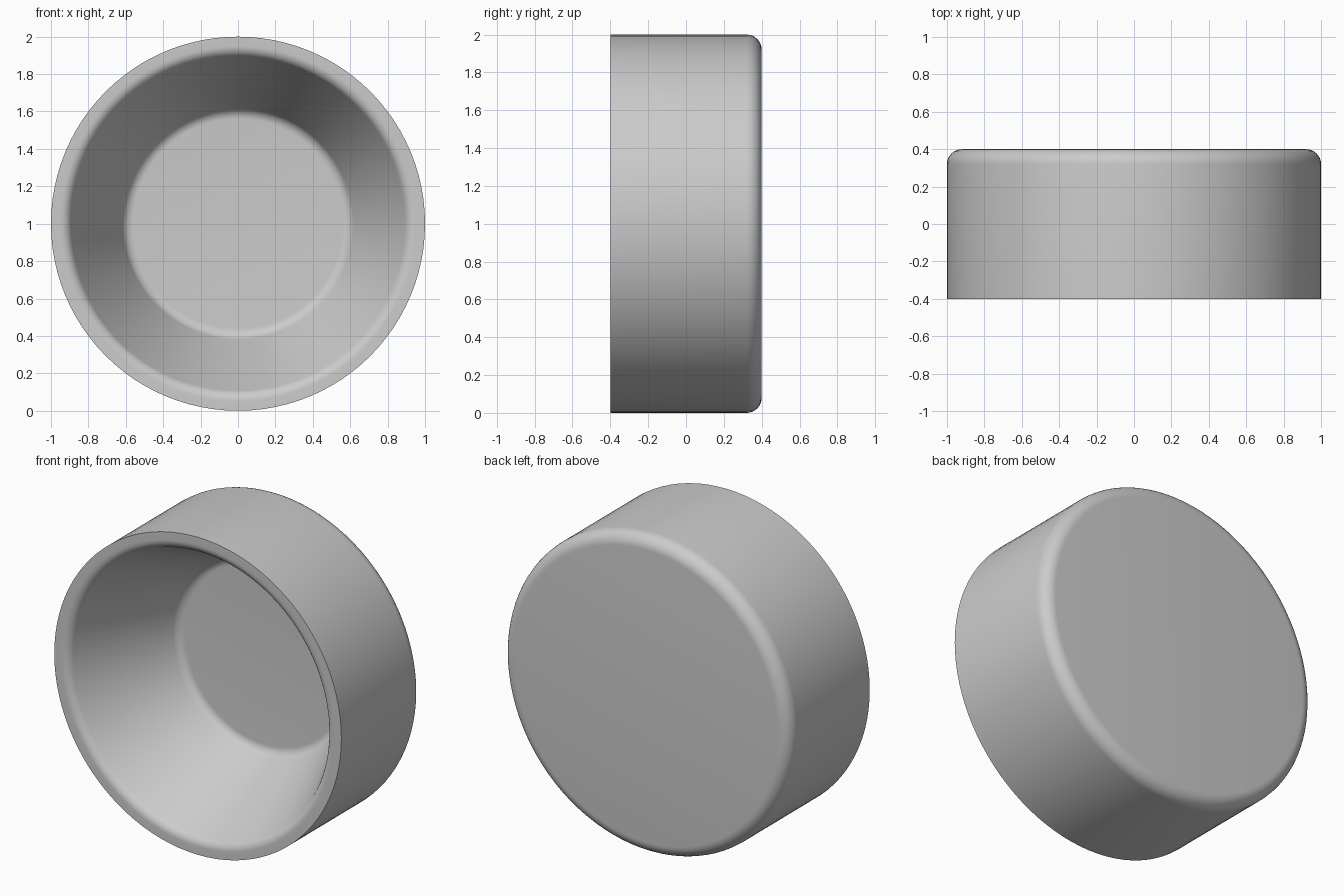
import bpy, bmesh
from math import pi, radians
from mathutils import Vector

cube = bpy.data.objects.get("Cube")
if cube:
    bpy.data.objects.remove(cube, do_unlink=True)

SEGMENTS = 96


def material(name, value):
    mat = bpy.data.materials.new(name)
    mat.use_nodes = True
    colour = (value, value, value, 1)
    mat.diffuse_color = colour
    mat.node_tree.nodes["Principled BSDF"].inputs["Base Color"].default_value = colour
    return mat


def rounded(corners, steps=8):
    """Round each (radius, depth, setback) corner of a profile."""
    points = [Vector(c[:2]) for c in corners]
    out = []
    for i, (p, corner) in enumerate(zip(points, corners)):
        setback = corner[2]
        if not setback:
            out.append(p)
            continue
        a = p + (points[i - 1] - p).normalized() * setback
        b = p + (points[i + 1] - p).normalized() * setback
        # circular arc tangent to both sides
        bisector = ((a + b) / 2 - p).normalized()
        centre = p + bisector * (setback ** 2 / (a - p).dot(bisector))
        radius = (a - centre).length
        for s in range(steps + 1):
            t = s / steps
            angle = (a - centre).angle(b - centre)
            va, vb = (a - centre).normalized(), (b - centre).normalized()
            out.append(centre + va.slerp(vb, t) * radius if angle > 0 else a)
    return out


def lathe(name, profile, mat):
    """Spin a (radius, depth) profile around the front-to-back axis."""
    bm = bmesh.new()
    verts = [bm.verts.new((r, y, 1)) for r, y in profile]
    edges = [bm.edges.new(pair) for pair in zip(verts, verts[1:])]
    bmesh.ops.spin(bm, geom=verts + edges, cent=(0, 0, 1), axis=(0, 1, 0),
                   angle=2 * pi, steps=SEGMENTS)
    bmesh.ops.remove_doubles(bm, verts=bm.verts, dist=0.0005)
    bmesh.ops.recalc_face_normals(bm, faces=bm.faces)
    mesh = bpy.data.meshes.new(name)
    bm.to_mesh(mesh)
    bm.free()
    mesh.materials.append(mat)
    obj = bpy.data.objects.new(name, mesh)
    bpy.context.collection.objects.link(obj)
    bpy.ops.object.select_all(action="DESELECT")
    obj.select_set(True)
    bpy.context.view_layer.objects.active = obj
    bpy.ops.object.shade_smooth_by_angle(angle=radians(35))
    return obj


# Round cup: back disc, rounded back edge, outer wall, lip, tapered bowl, floor
cup_profile = rounded([
    (0, 0.4, 0),
    (1, 0.4, 0.08),
    (1, -0.4, 0),
    (0.91, -0.4, 0.04),
    (0.6, 0.27, 0.04),
    (0, 0.27, 0),
])
lathe("round_cup", cup_profile, material("light_grey", 0.6))
